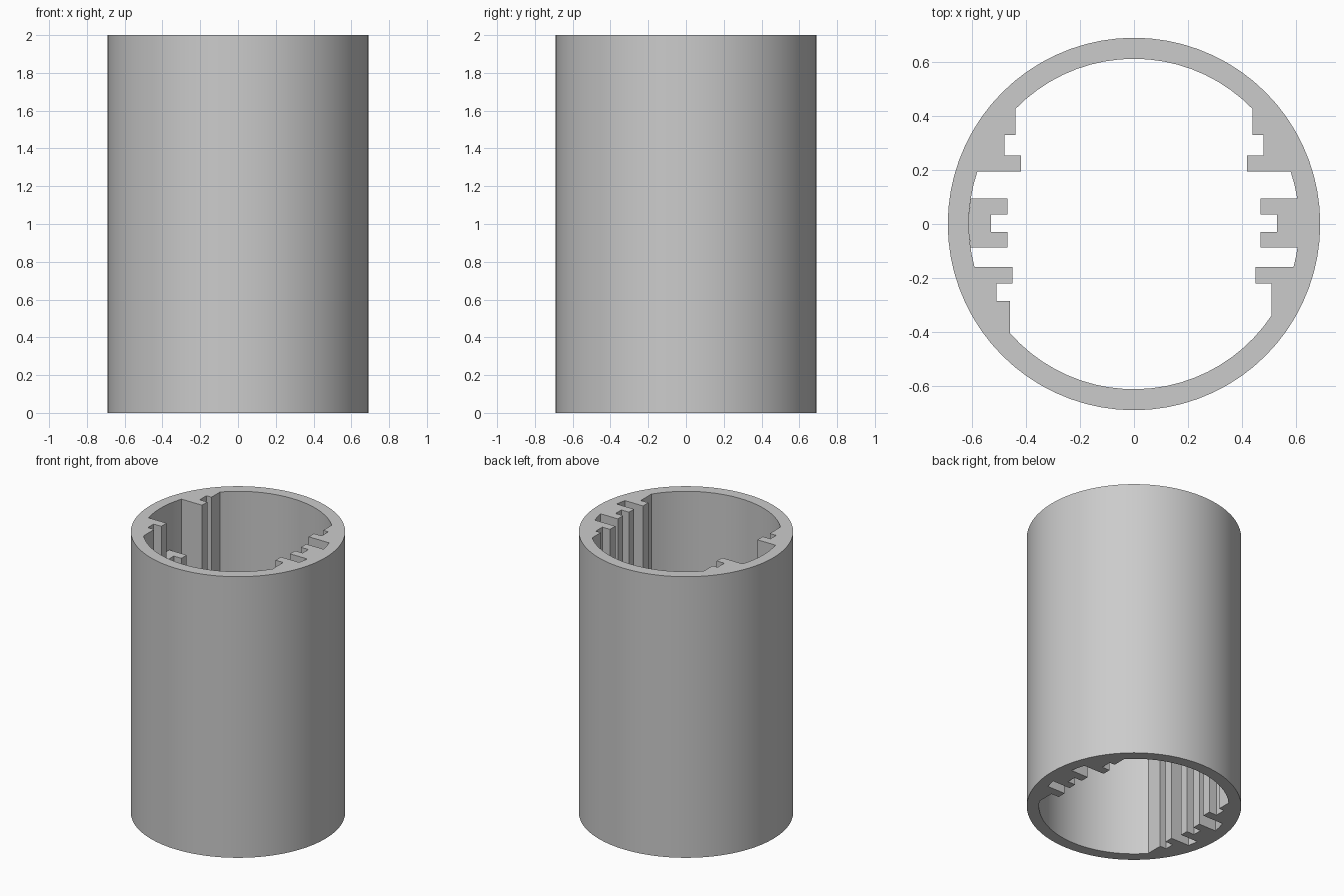
import bpy, bmesh, math

if "Cube" in bpy.data.objects:
    bpy.data.objects.remove(bpy.data.objects["Cube"], do_unlink=True)

OUTER, INNER, HEIGHT = 0.691, 0.613, 2.0
RIB_TOP = 1.67

grey = bpy.data.materials.new("plain_grey")
grey.use_nodes = True
grey.diffuse_color = (0.6, 0.6, 0.6, 1)
grey.node_tree.nodes["Principled BSDF"].inputs["Base Color"].default_value = (0.6, 0.6, 0.6, 1)


def wall_x(y):
    return math.sqrt(INNER ** 2 - y ** 2)


def arc(p, q):
    """Points strictly between p and q, counter-clockwise on the bore."""
    a, b = math.atan2(p[1], p[0]), math.atan2(q[1], q[0])
    sweep = (b - a) % math.tau
    n = max(2, round(sweep / math.radians(5)))
    return [(INNER * math.cos(a + sweep * i / n), INNER * math.sin(a + sweep * i / n))
            for i in range(1, n)]


def rail(points, top, bottom):
    """Stepped rail listed from back to front, ending on the bore wall."""
    return [(wall_x(top), top)] + points + [(wall_x(bottom), bottom)]


def mirror(points):
    return [(-x, y) for x, y in points]


def prism(name, loops, height):
    """Fill the nested outlines and raise them into a solid."""
    bm = bmesh.new()
    edges = []
    for loop in loops:
        verts = [bm.verts.new((x, y, 0)) for x, y in loop]
        edges += [bm.edges.new((v, verts[i - 1])) for i, v in enumerate(verts)]
    bmesh.ops.triangle_fill(bm, edges=edges, use_beauty=True)
    raised = bmesh.ops.extrude_face_region(bm, geom=bm.faces[:], use_keep_orig=True)["geom"]
    bmesh.ops.translate(bm, vec=(0, 0, height),
                        verts=[g for g in raised if isinstance(g, bmesh.types.BMVert)])
    bmesh.ops.recalc_face_normals(bm, faces=bm.faces[:])
    mesh = bpy.data.meshes.new(name)
    bm.to_mesh(mesh)
    bm.free()
    mesh.materials.append(grey)
    mesh.shade_smooth()
    mesh.set_sharp_from_angle(angle=math.radians(20))
    obj = bpy.data.objects.new(name, mesh)
    bpy.context.collection.objects.link(obj)
    return obj


# Rail cross-sections on the +x side
back = rail([(0.44, 0.33), (0.48, 0.33), (0.48, 0.255), (0.42, 0.255), (0.42, 0.195)], 0.43, 0.195)
back[0] = (0.44, math.sqrt(INNER ** 2 - 0.44 ** 2))
middle = rail([(0.47, 0.095), (0.47, 0.035), (0.53, 0.035), (0.53, -0.03),
               (0.47, -0.03), (0.47, -0.087)], 0.095, -0.087)
lip = [(0.45, -0.16), (0.45, -0.22), (0.51, -0.22)]
front_left = rail(lip, -0.16, -0.34)
front_right = rail(lip + [(0.51, -0.285), (0.46, -0.285)], -0.16, -0.405)

# Bore outline: rails joined by arcs, counter-clockwise from the back
chain = [mirror(back), mirror(front_right), front_left[::-1], middle[::-1], back[::-1]]
bore = []
for i, part in enumerate(chain):
    bore += part + arc(part[-1], chain[(i + 1) % len(chain)][0])

# Tube with its full-length rails
sides = 72
rim = [(OUTER * math.cos(math.tau * i / sides), OUTER * math.sin(math.tau * i / sides))
       for i in range(sides)]
prism("tube_body", [rim, bore], HEIGHT)

# Shorter middle rail on the right wall, seated against the bore
rib = mirror(middle)
seat = arc(rib[0], rib[-1])[::-1]
prism("right_middle_rail", [rib + seat], RIB_TOP)
